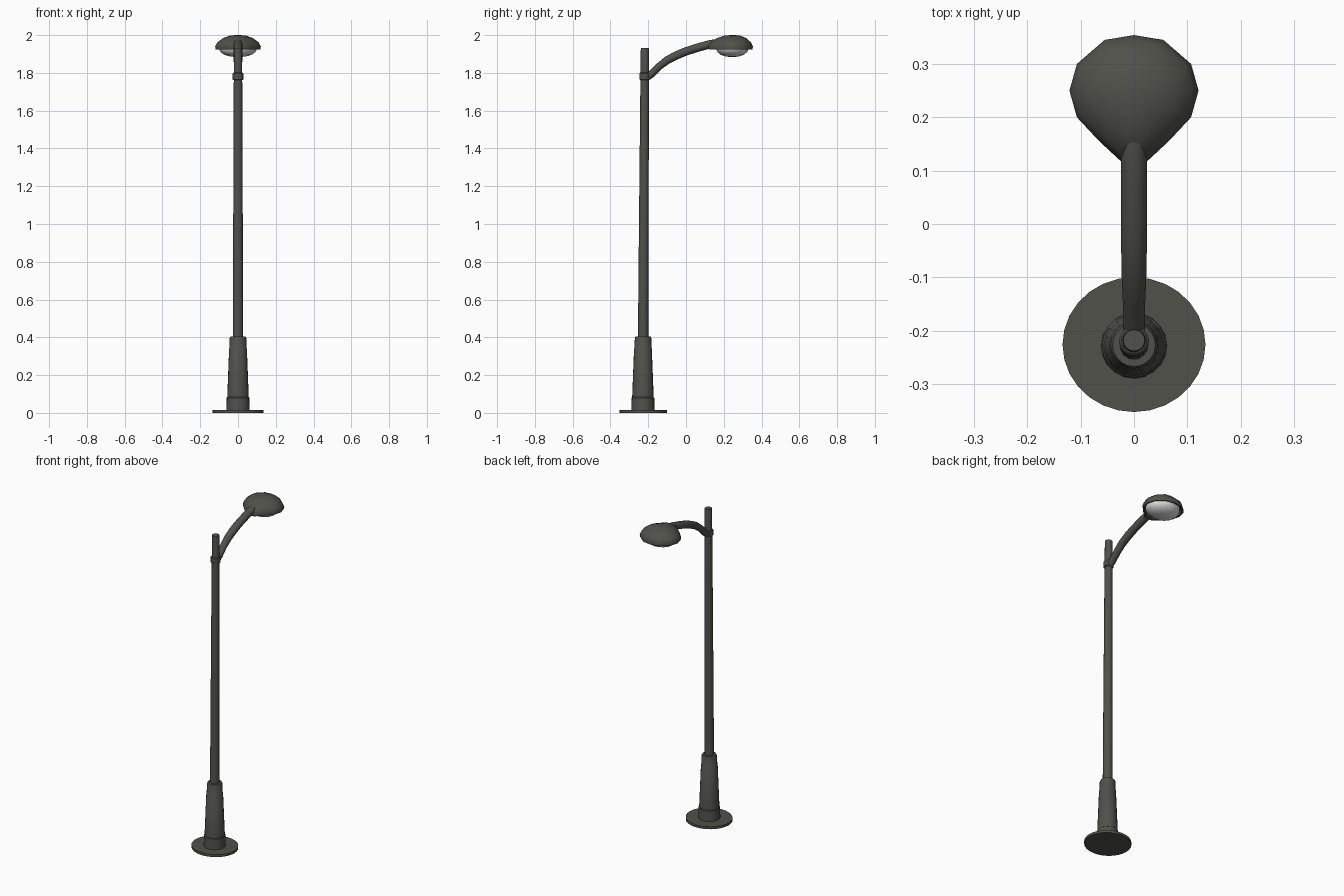
import bpy, bmesh, math
from mathutils import Vector

if "Cube" in bpy.data.objects:
    bpy.data.objects.remove(bpy.data.objects["Cube"])


def material(name, col):
    m = bpy.data.materials.new(name)
    m.diffuse_color = (*col, 1.0)
    m.use_nodes = True
    m.node_tree.nodes["Principled BSDF"].inputs["Base Color"].default_value = m.diffuse_color
    return m


METAL = material("dark grey metal", (0.082, 0.082, 0.070))
GLASS = material("pale lamp glass", (0.72, 0.72, 0.72))


def loft(name, rings, mat, angle=35):
    """Skin closed rings of points, cap both ends, shade smooth by angle."""
    bm = bmesh.new()
    rows = [[bm.verts.new(p) for p in ring] for ring in rings]
    n = len(rows[0])
    for a, b in zip(rows, rows[1:]):
        for i in range(n):
            j = (i + 1) % n
            bm.faces.new((a[i], a[j], b[j], b[i]))
    bm.faces.new(rows[0][::-1])
    bm.faces.new(rows[-1])
    bmesh.ops.recalc_face_normals(bm, faces=bm.faces)
    me = bpy.data.meshes.new(name)
    bm.to_mesh(me)
    bm.free()
    me.materials.append(mat)
    ob = bpy.data.objects.new(name, me)
    bpy.context.collection.objects.link(ob)
    bpy.ops.object.select_all(action='DESELECT')
    ob.select_set(True)
    bpy.context.view_layer.objects.active = ob
    bpy.ops.object.shade_smooth_by_angle(angle=math.radians(angle))
    return ob


def ellipse(cy, z, rx, ry, n):
    return [(rx * math.cos(2 * math.pi * i / n),
             cy + ry * math.sin(2 * math.pi * i / n), z) for i in range(n)]


def lathe(name, profile, n, mat, ratio=1.0):
    """Profile entries are (centre y, z, radius)."""
    return loft(name, [ellipse(c, z, r, r * ratio, n) for c, z, r in profile], mat)


# Ground plate
lathe("base_plate", [(-0.226, 0, 0.134), (-0.226, 0.015, 0.134)], 28, METAL, 0.943)

# Tapered sleeve with shallow bands
lathe("base_sleeve", [(-0.228, 0.01, 0.062), (-0.228, 0.08, 0.060),
                      (-0.228, 0.083, 0.057), (-0.228, 0.34, 0.047),
                      (-0.228, 0.343, 0.045), (-0.227, 0.395, 0.044),
                      (-0.227, 0.405, 0.040)], 20, METAL)

# Slightly leaning, tapering pole
lathe("pole", [(-0.227, 0.39, 0.0275), (-0.224, 0.95, 0.0255),
               (-0.221, 1.40, 0.024), (-0.219, 1.75, 0.0225),
               (-0.218, 1.925, 0.0215), (-0.218, 1.932, 0.020)], 16, METAL)

# Collar where the arm meets the pole
lathe("arm_collar", [(-0.219, 1.762, 0.024), (-0.219, 1.766, 0.028),
                     (-0.219, 1.797, 0.028), (-0.219, 1.801, 0.024)], 16, METAL)

# Curved arm swept along a path in the yz plane: (y, z, half width)
path = [(-0.215, 1.770, 0.020), (-0.185, 1.792, 0.021), (-0.145, 1.832, 0.021),
        (-0.10, 1.867, 0.023), (-0.05, 1.893, 0.024), (0.0, 1.914, 0.024),
        (0.07, 1.936, 0.024), (0.125, 1.951, 0.024), (0.18, 1.962, 0.022)]
arm = []
for k, (y, z, r) in enumerate(path):
    a, b = path[max(k - 1, 0)], path[min(k + 1, len(path) - 1)]
    t = Vector((0, b[0] - a[0], b[1] - a[1])).normalized()
    up = Vector((0, -t.z, t.y))
    arm.append([Vector((0, y, z)) + Vector((r * math.cos(u), 0, 0)) + up * r * 0.92 * math.sin(u)
                for u in (2 * math.pi * i / 12 for i in range(12))])
loft("arm", arm, METAL, 50)

# Teardrop lamp hood: right half of the outline, mirrored
half = [(0.055, 0.345), (0.107, 0.300), (0.121, 0.250), (0.107, 0.200),
        (0.065, 0.155), (0.025, 0.118)]
outline = [(0, 0.354)] + half + [(-x, y) for x, y in reversed(half)]


def hood_ring(s, z):
    return [(x * s, 0.25 + (y - 0.25) * s, z) for x, y in outline]


loft("lamp_hood", [hood_ring(s, z) for s, z in (
    (0.87, 1.945), (0.90, 1.926), (0.98, 1.924), (1.0, 1.940), (0.91, 1.961),
    (0.66, 1.984), (0.36, 1.997), (0.12, 2.0))], METAL, 40)

# Bulging lens under the hood
loft("lamp_lens", [ellipse(0.245, z, 0.101 * s, 0.086 * s, 16) for s, z in (
    (1.0, 1.946), (1.0, 1.926), (0.92, 1.911), (0.72, 1.896),
    (0.42, 1.887), (0.12, 1.884))], GLASS, 40)
